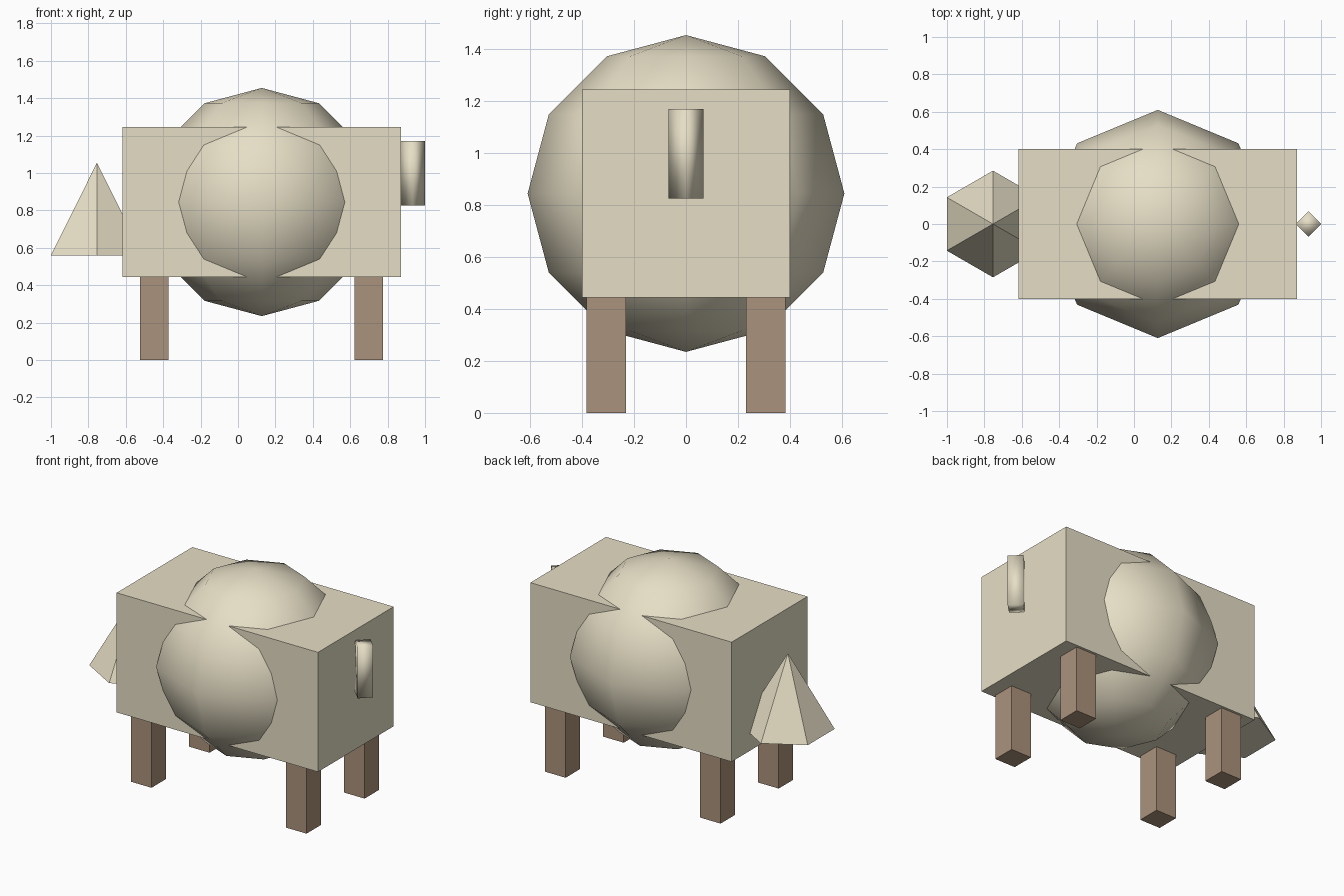
import bpy
import math

if "Cube" in bpy.data.objects:
    bpy.data.objects.remove(bpy.data.objects["Cube"])


def material(name, rgb):
    mat = bpy.data.materials.new(name)
    mat.diffuse_color = (*rgb, 1.0)
    mat.use_nodes = True
    mat.node_tree.nodes["Principled BSDF"].inputs["Base Color"].default_value = mat.diffuse_color
    return mat


wool = material("cream_wool", (0.79, 0.73, 0.56))
hide = material("brown_hide", (0.41, 0.29, 0.20))


def finish(name, mat, smooth=False):
    ob = bpy.context.object
    ob.name = name
    bpy.ops.object.transform_apply(location=False, rotation=True, scale=True)
    ob.data.materials.append(mat)
    if smooth:
        bpy.ops.object.shade_smooth()
    return ob


def box(name, center, size, mat):
    bpy.ops.mesh.primitive_cube_add(size=1, location=center)
    bpy.context.object.scale = size
    return finish(name, mat)


# Boxy body
box("body", (0.127, 0, 0.845), (1.49, 0.8, 0.8), wool)

# Round fleece bulging through the body
bpy.ops.mesh.primitive_uv_sphere_add(segments=8, ring_count=6, radius=0.61,
                                     location=(0.127, 0, 0.845))
finish("fleece", wool, smooth=True)

# Six-sided pointed head
bpy.ops.mesh.primitive_cone_add(vertices=6, radius1=0.285, radius2=0, depth=0.495,
                                location=(-0.754, 0, 0.8075))
finish("head", wool)

# Four-sided stubby tail, corner to the rear
bpy.ops.mesh.primitive_cylinder_add(vertices=4, radius=0.067, depth=0.345,
                                    location=(0.933, 0, 0.9985))
finish("tail", wool, smooth=True)

# Four legs
for end, x in (("front", -0.448), ("rear", 0.699)):
    for side, y in (("left", 0.307), ("right", -0.307)):
        box(f"{end}_{side}_leg", (x, y, 0.23), (0.153, 0.153, 0.46), hide)
